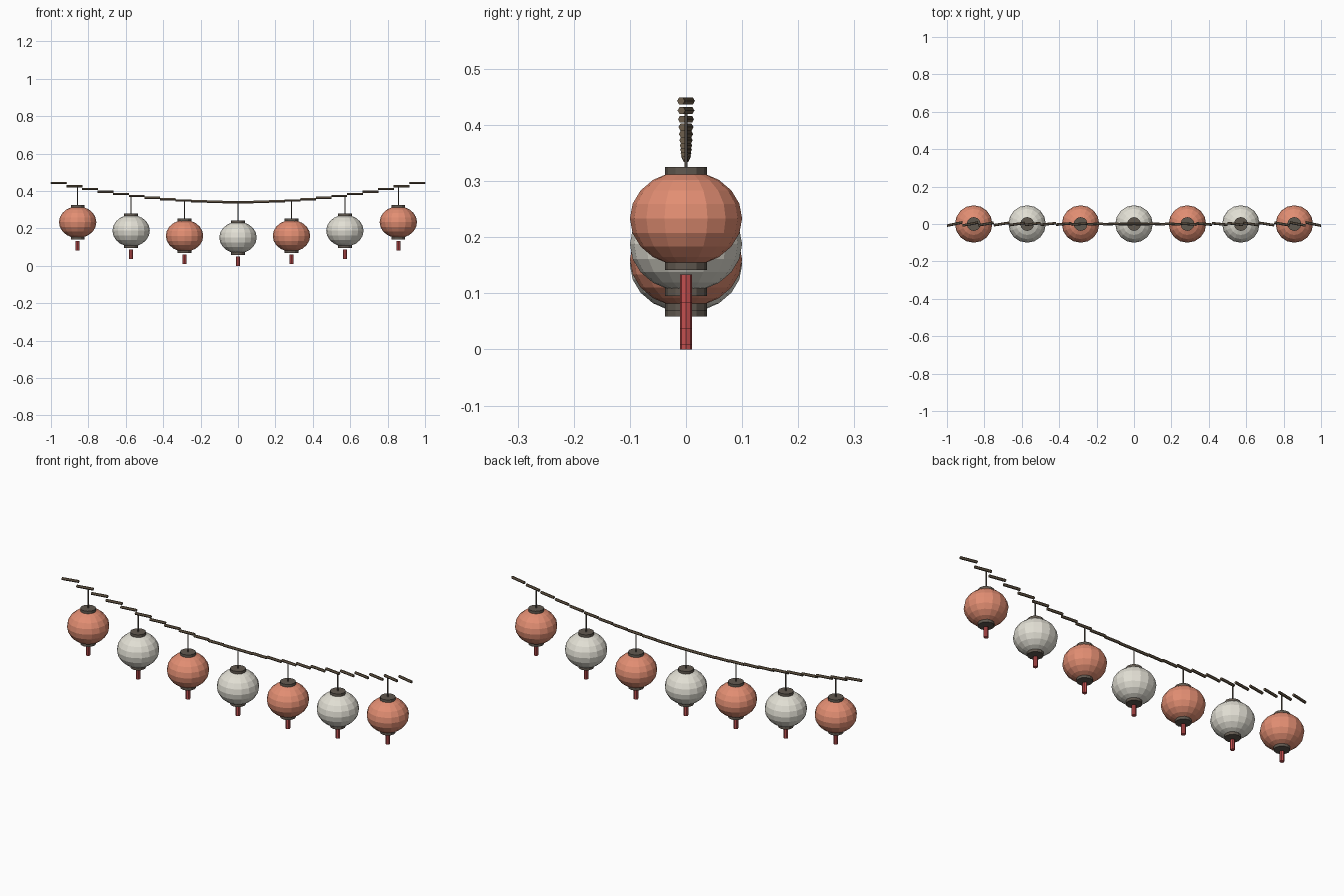
import bpy, bmesh
from math import pi, atan, sqrt
from mathutils import Matrix

if "Cube" in bpy.data.objects:
    bpy.data.objects.remove(bpy.data.objects["Cube"])


def mat(name, col):
    m = bpy.data.materials.new(name)
    m.diffuse_color = (*col, 1)
    m.use_nodes = True
    m.node_tree.nodes["Principled BSDF"].inputs["Base Color"].default_value = m.diffuse_color
    return m


CORAL = mat("coral_paper", (0.76, 0.27, 0.17))
CREAM = mat("cream_paper", (0.76, 0.74, 0.66))
DARK = mat("dark_wood", (0.12, 0.10, 0.08))
ROPE = mat("rope_brown", (0.15, 0.11, 0.07))
RED = mat("tassel_red", (0.55, 0.08, 0.08))


def finish(bm, name, material):
    me = bpy.data.meshes.new(name)
    bm.to_mesh(me)
    bm.free()
    me.materials.append(material)
    ob = bpy.data.objects.new(name, me)
    bpy.context.collection.objects.link(ob)


def cylinder(bm, r, depth, sides, matrix):
    bmesh.ops.create_cone(bm, cap_ends=True, segments=sides, radius1=r,
                          radius2=r, depth=depth, matrix=matrix)


def upright(name, material, x, z0, z1, r, sides):
    bm = bmesh.new()
    cylinder(bm, r, z1 - z0, sides, Matrix.Translation((x, 0, (z0 + z1) / 2)))
    finish(bm, name, material)


K, LOW = 0.112, 0.34


def sag(x):
    return LOW + K * x * x


# rope: level hexagonal pieces stepping along the sag, each turned sideways
N = 24
bm = bmesh.new()
for i in range(N):
    x = -1 + (i + 0.5) * 2 / N
    slope = 2 * K * x
    length = 2 / N * sqrt(1 + slope * slope)
    cylinder(bm, 0.007, length, 6,
             Matrix.Translation((x, 0, sag(x)))
             @ Matrix.Rotation(-atan(slope), 4, 'Z')
             @ Matrix.Rotation(pi / 2, 4, 'Y'))
finish(bm, "rope", ROPE)

# seven lanterns, alternating colours
for i in range(7):
    x = (i - 3) * 2 / 7
    top = sag(x)
    c = top - 0.189
    # paper globe
    bm = bmesh.new()
    bmesh.ops.create_uvsphere(bm, u_segments=16, v_segments=10, radius=0.1,
                              matrix=Matrix.Translation((x, 0, c))
                              @ Matrix.Diagonal((1, 1, 0.85, 1)))
    finish(bm, f"lantern_globe_{i}", CREAM if i % 2 else CORAL)
    # cord, end caps and tassel
    upright(f"cord_{i}", DARK, x, c + 0.085, top, 0.003, 6)
    upright(f"top_cap_{i}", DARK, x, c + 0.078, c + 0.092, 0.037, 12)
    upright(f"bottom_cap_{i}", DARK, x, c - 0.092, c - 0.078, 0.037, 12)
    upright(f"tassel_{i}", RED, x, c - 0.151, c - 0.100, 0.011, 8)
